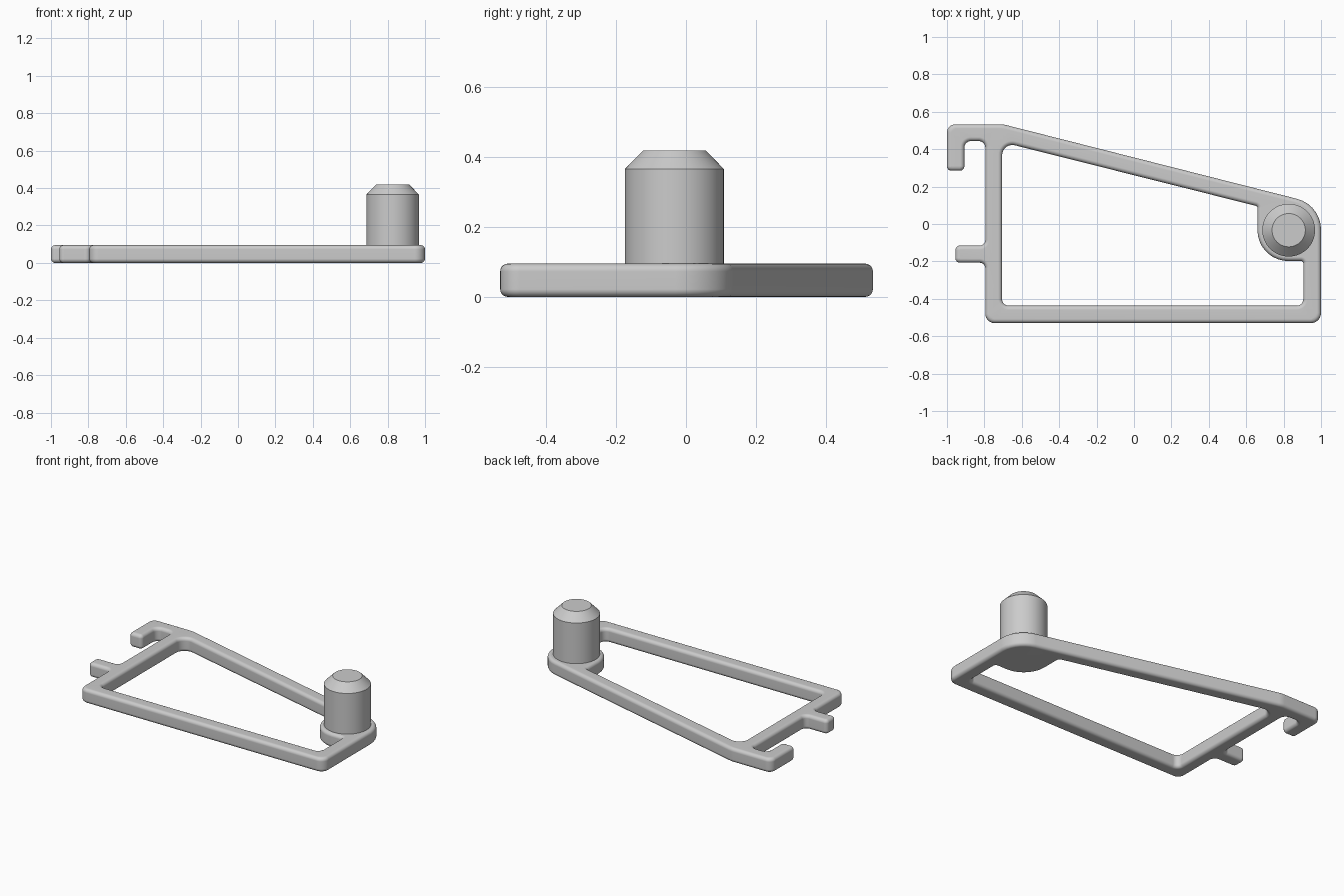
import bpy
import bmesh
import math
from mathutils import Vector

if "Cube" in bpy.data.objects:
    bpy.data.objects.remove(bpy.data.objects["Cube"], do_unlink=True)

GREY = (0.6, 0.6, 0.6, 1)
THICK, EDGE, EDGE_STEPS = 0.095, 0.022, 5

grey = bpy.data.materials.new("plain grey")
grey.use_nodes = True
grey.diffuse_color = GREY
grey.node_tree.nodes["Principled BSDF"].inputs["Base Color"].default_value = GREY


def rounded(corners):
    """Turn (x, y, radius) corners into a loop with arcs at the corners."""
    loop = []
    for i, (x, y, r) in enumerate(corners):
        p = Vector((x, y))
        a = (Vector(corners[i - 1][:2]) - p).normalized()
        b = (Vector(corners[(i + 1) % len(corners)][:2]) - p).normalized()
        half = a.angle(b) / 2
        centre = p + (a + b).normalized() * r / math.sin(half)
        start = p + a * r / math.tan(half) - centre
        end = p + b * r / math.tan(half) - centre
        turn = math.atan2(start.cross(end), start.dot(end))
        steps = max(3, math.ceil(abs(turn) / math.radians(11)))
        for k in range(steps + 1):
            t = turn * k / steps
            c, s = math.cos(t), math.sin(t)
            loop.append(centre + Vector((c * start.x - s * start.y, s * start.x + c * start.y)))
    return loop


def inset(loop, d):
    """Move a loop towards its left side."""
    result = []
    for i, p in enumerate(loop):
        u = (p - loop[i - 1]).normalized()
        v = (loop[(i + 1) % len(loop)] - p).normalized()
        n1, n2 = Vector((-u.y, u.x)), Vector((-v.y, v.x))
        result.append(p + (n1 + n2) * d / (1 + n1.dot(n2)))
    return result


def finish(bm, name):
    bmesh.ops.recalc_face_normals(bm, faces=bm.faces)
    mesh = bpy.data.meshes.new(name)
    bm.to_mesh(mesh)
    bm.free()
    mesh.materials.append(grey)
    ob = bpy.data.objects.new(name, mesh)
    bpy.context.collection.objects.link(ob)
    bpy.ops.object.select_all(action="DESELECT")
    ob.select_set(True)
    bpy.context.view_layer.objects.active = ob
    bpy.ops.object.shade_smooth_by_angle(angle=math.radians(30))
    return ob


# Flat frame: outer outline with hook and tab, and the opening inside it
outer = rounded([
    (-1, 0.533, 0.045), (-0.7, 0.533, 0.15), (1, 0.102, 0.17),
    (1, -0.53, 0.055), (-0.795, -0.53, 0.05),
    (-0.795, -0.207, 0.03), (-0.955, -0.207, 0.025),
    (-0.955, -0.115, 0.025), (-0.795, -0.115, 0.03),
    (-0.795, 0.443, 0.035), (-0.907, 0.443, 0.035),
    (-0.907, 0.285, 0.024), (-1, 0.285, 0.024),
])[::-1]
opening = rounded([
    (-0.705, 0.438, 0.055), (0.66, 0.095, 0.012), (0.66, -0.198, 0.165),
    (0.905, -0.198, 0.012), (0.905, -0.437, 0.035), (-0.705, -0.437, 0.035),
])

# Rounded edge profile as (inset, height), bottom to top
arc = [math.pi / 2 * k / EDGE_STEPS for k in range(EDGE_STEPS + 1)]
lower = [(EDGE * (1 - math.sin(t)), EDGE * (1 - math.cos(t))) for t in arc]
profile = lower + [(d, THICK - z) for d, z in reversed(lower)]

bm = bmesh.new()
cap_edges = {0: [], len(profile) - 1: []}
for loop in (outer, opening):
    rings = [[bm.verts.new((p.x, p.y, z)) for p in inset(loop, d)] for d, z in profile]
    n = len(loop)
    for low, high in zip(rings, rings[1:]):
        for i in range(n):
            j = (i + 1) % n
            bm.faces.new((low[i], low[j], high[j], high[i]))
    for level, edges in cap_edges.items():
        ring = rings[level]
        edges += [bm.edges.get((ring[i - 1], ring[i])) for i in range(n)]
for edges in cap_edges.values():
    bmesh.ops.triangle_fill(bm, edges=edges, use_beauty=True)
frame = finish(bm, "frame")
weighted = frame.modifiers.new("flat face normals", "WEIGHTED_NORMAL")
weighted.keep_sharp = True

# Upright pin with a chamfered tip
bm = bmesh.new()
sides = 64
pin_rings = []
for r, z in ((0.141, THICK - 0.03), (0.141, 0.365), (0.089, 0.418)):
    pin_rings.append([bm.verts.new((0.827 + r * math.cos(math.tau * i / sides),
                                    -0.033 + r * math.sin(math.tau * i / sides), z))
                      for i in range(sides)])
for low, high in zip(pin_rings, pin_rings[1:]):
    for i in range(sides):
        j = (i + 1) % sides
        bm.faces.new((low[i], low[j], high[j], high[i]))
bm.faces.new(pin_rings[0][::-1])
bm.faces.new(pin_rings[-1])
finish(bm, "pin")
